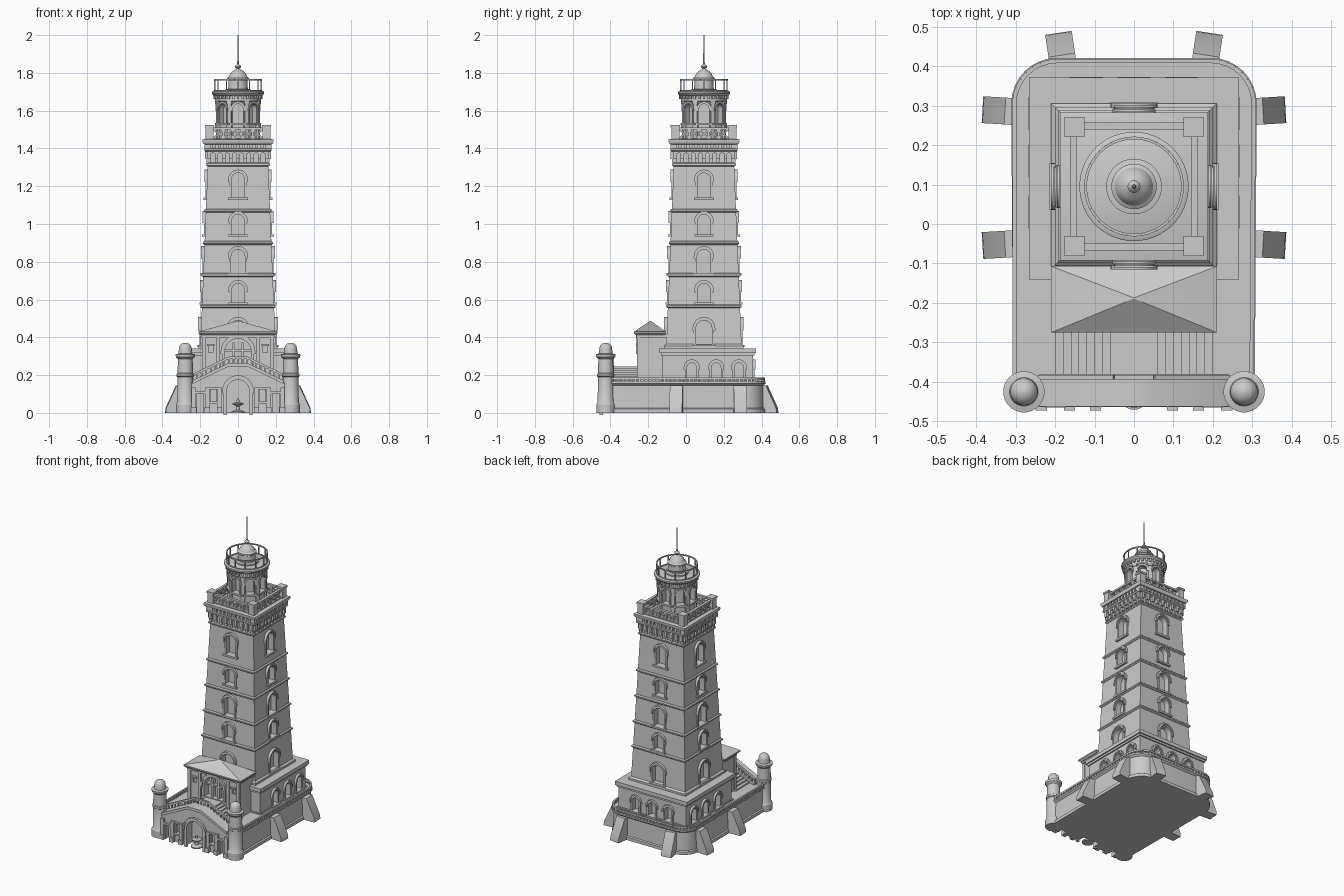
import bpy, bmesh, math
from math import pi, cos, sin
from mathutils import Matrix, Vector

if "Cube" in bpy.data.objects:
    bpy.data.objects.remove(bpy.data.objects["Cube"])

CY = 0.095                      # tower axis in y
I = Matrix.Identity(4)


def loft(bm, rings):
    vs = [[bm.verts.new(p) for p in r] for r in rings]
    n = len(vs[0])
    for a, b in zip(vs, vs[1:]):
        for i in range(n):
            bm.faces.new((a[i], a[(i + 1) % n], b[(i + 1) % n], b[i]))
    bm.faces.new(vs[0][::-1])
    bm.faces.new(vs[-1])


def prism(bm, pts, y0, y1, M=I):
    loft(bm, [[M @ Vector((x, y, z)) for x, z in pts] for y in (y0, y1)])


def box(bm, x0, x1, y0, y1, z0, z1, M=I):
    prism(bm, [(x0, z0), (x1, z0), (x1, z1), (x0, z1)], y0, y1, M)


def lathe(bm, prof, n=32, cx=0, cy=CY):
    k = 1 / cos(pi / n)
    loft(bm, [[(cx + r * k * sin((2 * i + 1) * pi / n), cy - r * k * cos((2 * i + 1) * pi / n), z)
               for i in range(n)] for r, z in prof])


def bar(bm, p, q, w):
    p, q = Vector(p), Vector(q)
    M = Matrix.Translation((p + q) / 2) @ (q - p).to_track_quat('Z', 'Y').to_matrix().to_4x4()
    bmesh.ops.create_cube(bm, size=1, matrix=M @ Matrix.Diagonal((w, w, (q - p).length, 1)))


def arch(hw, z0, z1, n=12, x=0):
    s = z1 - hw
    return ([(x + hw, z0)] + [(x + hw * cos(pi * i / n), s + hw * sin(pi * i / n)) for i in range(n + 1)]
            + [(x - hw, z0)])


def window(cut, trim, M, d, hw, z0, z1, x=0, depth=0.03, t=0.012, sill=True):
    prism(cut, arch(hw, z0, z1, x=x), -d - 0.03, -d + depth, M)
    prism(trim, arch(hw + t, z0, z1 + t, x=x) + arch(hw, z0, z1, x=x)[::-1], -d - 0.008, -d + 0.01, M)
    prism(trim, arch(hw + t + .006, z1 - hw - .012, z1 + t + .006, x=x)
          + arch(hw + t - .004, z1 - hw - .012, z1 + t - .004, x=x)[::-1], -d - 0.014, -d + 0.01, M)
    if sill:
        box(trim, x - hw - 0.018, x + hw + 0.018, -d - 0.017, -d + 0.01, z0 - 0.012, z0, M)


def side(k, n=4, y=CY):
    return Matrix.Translation((0, y, 0)) @ Matrix.Rotation(2 * pi * k / n, 4, 'Z')


def finish(bm, name, cut=None):
    def make(b, nm):
        bmesh.ops.recalc_face_normals(b, faces=b.faces)
        me = bpy.data.meshes.new(nm)
        b.to_mesh(me)
        b.free()
        o = bpy.data.objects.new(nm, me)
        bpy.context.collection.objects.link(o)
        return o
    ob = make(bm, name)
    if cut:
        c = make(cut, name + "_cutter")
        m = ob.modifiers.new("openings", 'BOOLEAN')
        m.operation, m.solver, m.object = 'DIFFERENCE', 'EXACT', c
        me = bpy.data.meshes.new_from_object(ob.evaluated_get(bpy.context.evaluated_depsgraph_get()))
        ob.modifiers.clear()
        ob.data = me
        bpy.data.objects.remove(c)
    bpy.ops.object.select_all(action='DESELECT')
    ob.select_set(True)
    bpy.context.view_layer.objects.active = ob
    bpy.ops.object.shade_smooth_by_angle(angle=math.radians(32))


new = bmesh.new


def outline(o, z):
    r, pts = 0.11 + o, [(-0.30 - o, -0.40, z), (0.30 + o, -0.40, z)]
    for a0, cx in ((0, 0.195), (pi / 2, -0.195)):
        pts += [(cx + r * cos(a0 + i * pi / 16), 0.305 + r * sin(a0 + i * pi / 16), z) for i in range(9)]
    return pts


# Platform with rounded back corners, cornice and low balustrade
bm = new()
loft(bm, [outline(o, z) for o, z in ((0.004, 0), (0.004, .02), (-.004, .025), (-.006, .145), (.006, .155), (.006, .165))])
finish(bm, "platform")
bm = new()
pts = [Vector(p) for p in outline(-0.002, 0.165)][1:] + [Vector((-.302, -.40, .165))]
for a, b in zip(pts, pts[1:]):
    n = max(1, round((b - a).length / 0.022))
    bar(bm, a + Vector((0, 0, .018)), b + Vector((0, 0, .018)), 0.011)
    for i in range(n):
        p = a.lerp(b, i / n)
        bar(bm, p, p + Vector((0, 0, .016)), 0.009)
finish(bm, "platform_balustrade")

# Sloping buttresses
bm = new()
prof = [(-.03, 0), (.077, 0), (.075, .025), (.02, .145), (-.03, .145)]
spots = [(s * .307, y, (0 if s > 0 else pi) + s * t) for s in (1, -1) for y, t in ((-.05, -.06), (.285, .06))]
spots += [(s * .18, .408, pi / 2 - s * .15) for s in (1, -1)]
for x, y, a in spots:
    prism(bm, prof, -.034, .034, Matrix.Translation((x, y, 0)) @ Matrix.Rotation(a, 4, 'Z'))
finish(bm, "buttresses")

# Lower storey under the tower
bm, cut, trim = new(), new(), new()
box(bm, -.25, .25, -.125, .355, .15, .33)
for y in (.03, .16, .28):
    for k in (1, 3):
        window(cut, trim, side(k, y=0), .25, .024, .175, .265, x=y if k == 1 else -y)
for x in (-.12, 0, .12):
    window(cut, trim, side(2, y=0), .355, .024, .175, .265, x=x)
finish(bm, "lower_storey", cut)
for o, z0, z1 in ((.008, .15, .172), (.008, .305, .318), (.016, .318, .342)):
    box(trim, -.25 - o, .25 + o, -.125 - o, .355 + o, z0, z1)
finish(trim, "lower_storey_trim")


# Tapered square shaft, windows on every face, string courses
def half(z):
    return 0.2 - (z - 0.34) * 0.0412


bm, cut, trim = new(), new(), new()
lathe(bm, [(half(.3), .3), (half(1.32), 1.32), (half(1.32), 1.44)], 4)
for k in range(4):
    for z0, z1, hw in ((.36, .49, .042), (.585, .685, .033), (.74, .865, .036), (.945, 1.05, .033), (1.14, 1.27, .035)):
        window(cut, trim, side(k), half((z0 + z1) / 2), hw, z0, z1)
finish(bm, "tower_shaft", cut)
for z in (.565, .73, .90, 1.07, 1.315):
    h = half(z)
    lathe(trim, [(h + .002, z - .01), (h + .009, z - .004), (h + .009, z + .004), (h + .002, z + .01)], 4)
lathe(trim, [(.21, .34), (.21, .355), (.198, .365)], 4)
finish(trim, "tower_trim")

# Corbelled gallery
bm = new()
for k in range(4):
    M = side(k)
    for i in range(9):
        x = -.152 + i * .038
        box(bm, x - .009, x + .009, -.168, -.15, 1.325, 1.35, M)
        box(bm, x - .009, x + .009, -.176, -.15, 1.345, 1.385, M)
        if i < 8:
            a = arch(.012, 1.36, 1.376, 8, x + .019)
            prism(bm, [(x + .031, 1.39), (x + .007, 1.39)] + a[::-1], -.172, -.15, M)
    for i in range(13):
        x = -.168 + i * .028
        box(bm, x - .008, x + .008, -.178, -.15, 1.40, 1.422, M)
lathe(bm, [(.174, 1.384), (.178, 1.388), (.178, 1.398), (.17, 1.402), (.17, 1.42), (.182, 1.424), (.188, 1.434),
           (.188, 1.447), (.18, 1.45)], 4)
finish(bm, "gallery_corbels")

# Gallery balustrade with lattice panels
bm = new()
for k in range(4):
    M = side(k)
    box(bm, -.172, -.13, -.172, -.13, 1.445, 1.515, M)
    box(bm, -.176, -.126, -.176, -.126, 1.512, 1.524, M)
    box(bm, -.14, .14, -.162, -.144, 1.498, 1.51, M)
    box(bm, -.14, .14, -.162, -.144, 1.445, 1.456, M)
    for i in range(5):
        x = -.13 + i * .052
        for s in (0, 1):
            bar(bm, M @ Vector((x, -.153, 1.454 + .046 * s)), M @ Vector((x + .052, -.153, 1.5 - .046 * s)), .008)
        if i:
            box(bm, x - .006, x + .006, -.16, -.146, 1.45, 1.5, M)
finish(bm, "gallery_balustrade")

# Octagonal lantern room with arched openings
bm, cut, trim = new(), new(), new()
lathe(bm, [(.106, 1.44), (.106, 1.67)], 8)
for k in range(8):
    window(cut, trim, side(k, 8), .106, .026, 1.535, 1.635, depth=.025, t=.007)
    a = side(k + .5, 8)
    box(trim, -.011, .011, -.121, -.1, 1.44, 1.655, a)
    box(trim, -.014, .014, -.125, -.1, 1.51, 1.525, a)
    box(trim, -.014, .014, -.125, -.1, 1.635, 1.65, a)
finish(bm, "lantern_room", cut)
for k in range(32):
    box(trim, -.006, .006, -.131, -.1, 1.662, 1.68, side(k, 32))
lathe(trim, [(.116, 1.645), (.122, 1.652), (.122, 1.678), (.132, 1.682), (.138, 1.69), (.138, 1.70), (.13, 1.704)], 40)
finish(trim, "lantern_trim")

# Round railing on the lantern roof
bm = new()
for i in range(12):
    p = side(i, 12) @ Vector((0, -.123, 1.70))
    bar(bm, p, p + Vector((0, 0, .063)), .006)
for i in range(40):
    for z, w in ((1.763, .007), (1.706, .006)):
        bar(bm, side(i, 40) @ Vector((0, -.123, z)), side(i + 1, 40) @ Vector((0, -.123, z)), w)
finish(bm, "roof_railing")

# Cupola, finial and mast
bm = new()
lathe(bm, [(.07, 1.70), (.07, 1.712), (.052, 1.715), (.05, 1.76), (.057, 1.765), (.057, 1.774), (.048, 1.78), (.042, 1.795),
           (.03, 1.808), (.014, 1.818), (.009, 1.822), (.015, 1.828), (.016, 1.834), (.012, 1.841), (.005, 1.846),
           (.004, 1.86), (.003, 2.0)], 24)
finish(bm, "cupola_and_mast")

# Gatehouse with hipped roof and arched loggia
bm, cut, trim = new(), new(), new()
box(bm, -.185, .185, -.252, -.09, .15, .41)
window(cut, trim, I, .252, .07, .25, .393, depth=.04, t=.016, sill=False)
for x in (-.024, .024):
    box(trim, x - .006, x + .006, -.24, -.2, .24, .372)
box(trim, -.07, .07, -.236, -.2, .325, .335)
for s in (-1, 1):
    box(cut, s * .145 - .012, s * .145 + .012, -.28, -.24, .32, .355)
    box(trim, s * .145 - .02, s * .145 + .02, -.265, -.24, .355, .364)
    for x in (.105, .18):
        box(trim, s * x - .01, s * x + .01, -.26, -.24, .16, .41)
finish(bm, "gatehouse", cut)
box(trim, -.195, .195, -.262, -.1, .40, .415)
finish(trim, "gatehouse_trim")
bm = new()
loft(bm, [[(-x, y0, z), (x, y0, z), (x, y1, z), (-x, y1, z)] for x, y0, y1, z in
          ((.2, -.265, -.115, .412), (.21, -.275, -.107, .422), (.21, -.275, -.107, .43), (.003, -.19, -.186, .487))])
finish(bm, "gatehouse_roof")

# Double stair rising to a central landing
bm = new()
for i in range(8):
    w = .2 - .02 * i
    box(bm, -w, w, -.392, -.24, .155, .175 + .01 * i)
finish(bm, "stairs")

# Gabled front wall with portal, side doors and windows
bm, cut, trim = new(), new(), new()
gable = [(.24, .16), (.05, .252), (-.05, .252), (-.24, .16)]
prism(bm, [(-.28, 0), (.28, 0), (.28, .16)] + gable + [(-.28, .16)], -.45, -.385)
window(cut, trim, I, .45, .06, -.01, .175, depth=.05, t=.018, sill=False)
for s in (-1, 1):
    box(cut, s * .2 - .018, s * .2 + .018, -.48, -.42, -.01, .1)
    box(cut, s * .128 - .014, s * .128 + .014, -.48, -.43, .06, .125)
    box(trim, s * .2 - .026, s * .2 + .026, -.465, -.44, .1, .112)
    box(trim, s * .128 - .022, s * .128 + .022, -.464, -.44, .125, .134)
    box(trim, s * .128 - .022, s * .128 + .022, -.464, -.44, .05, .06)
    for x in (.098, .163, .235):
        box(trim, s * x - .011, s * x + .011, -.464, -.44, .0, .135)
        box(trim, s * x - .014, s * x + .014, -.473, -.44, .0, .03)
finish(bm, "front_wall", cut)
band = [(x, z + .012) for x, z in gable] + [(x, z - .006) for x, z in gable[::-1]]
prism(trim, band, -.462, -.38)
finish(trim, "front_wall_trim")

# Sloping stair balustrade
bm = new()
for y in (-.388,):
    for a, b in zip(gable, gable[1:]):
        bar(bm, (a[0], y, a[1] + .04), (b[0], y, b[1] + .04), .012)
        n = 8 if a[0] * b[0] > 0 else 4
        for i in range(n + 1):
            x, z = a[0] + (b[0] - a[0]) * i / n, a[1] + (b[1] - a[1]) * i / n
            bar(bm, (x, y, z), (x, y, z + .04), .008)
finish(bm, "stair_balustrade")

# Small fountain inside the portal
bm = new()
lathe(bm, [(.035, 0), (.035, .008), (.01, .015), (.009, .035), (.028, .045), (.03, .052), (.008, .056), (.006, .075)], 16, 0, -.435)
finish(bm, "portal_fountain")

# Round corner turrets
for s, nm in ((-1, "left"), (1, "right")):
    bm = new()
    lathe(bm, [(.05, 0), (.05, .045), (.043, .056), (.041, .19), (.046, .194), (.046, .206), (.041, .21), (.039, .285),
               (.05, .296), (.052, .31), (.036, .314), (.034, .34), (.03, .355), (.019, .366), (.004, .371)], 24, s * .279, -.425)
    finish(bm, nm + "_turret")
